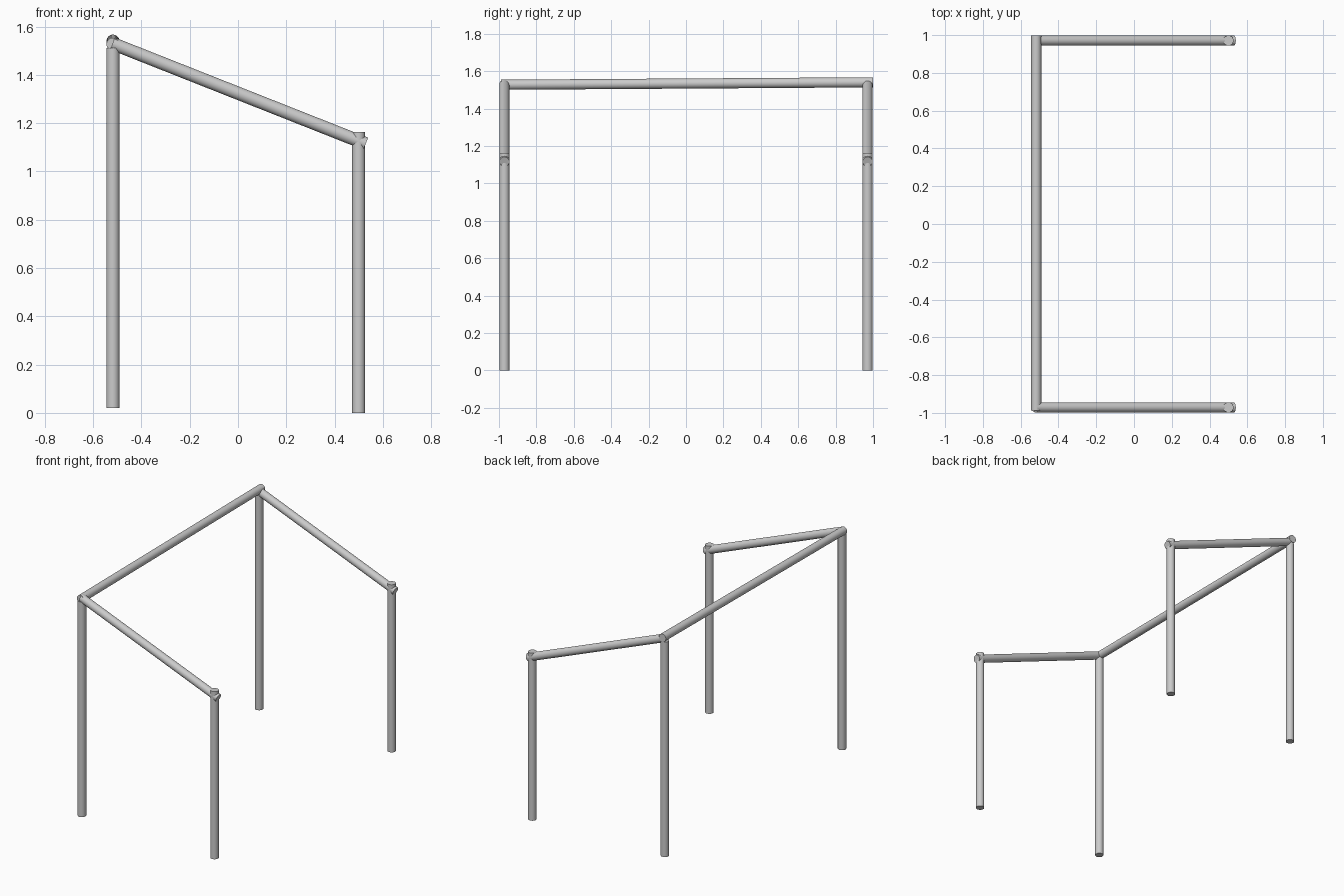
import bpy
from mathutils import Vector

if "Cube" in bpy.data.objects:
    bpy.data.objects.remove(bpy.data.objects["Cube"])

R = 0.027  # tube radius


def tube(name, a, b):
    """Straight capped round tube from point a to point b."""
    a, b = Vector(a), Vector(b)
    d = b - a
    bpy.ops.mesh.primitive_cylinder_add(vertices=32, radius=R, depth=d.length,
                                        location=(a + b) / 2)
    o = bpy.context.object
    o.name = name
    o.rotation_mode = 'QUATERNION'
    o.rotation_quaternion = d.to_track_quat('Z', 'Y')
    bpy.ops.object.shade_smooth_by_angle()
    return o


# Posts and sloping side rails, one set on each side
for side, y in (("near", -0.971), ("far", 0.971)):
    tube(f"tall_post_{side}", (-0.518, y, 0.02), (-0.518, y, 1.512))
    tube(f"short_post_{side}", (0.5, y, 0), (0.5, y, 1.163))
    tube(f"sloping_rail_{side}", (-0.52, y, 1.53), (0.529, y, 1.115))

# Long rail joining the tall posts, very slightly tilted
tube("long_rail", (-0.518, -0.988, 1.527), (-0.518, 0.999, 1.54))
